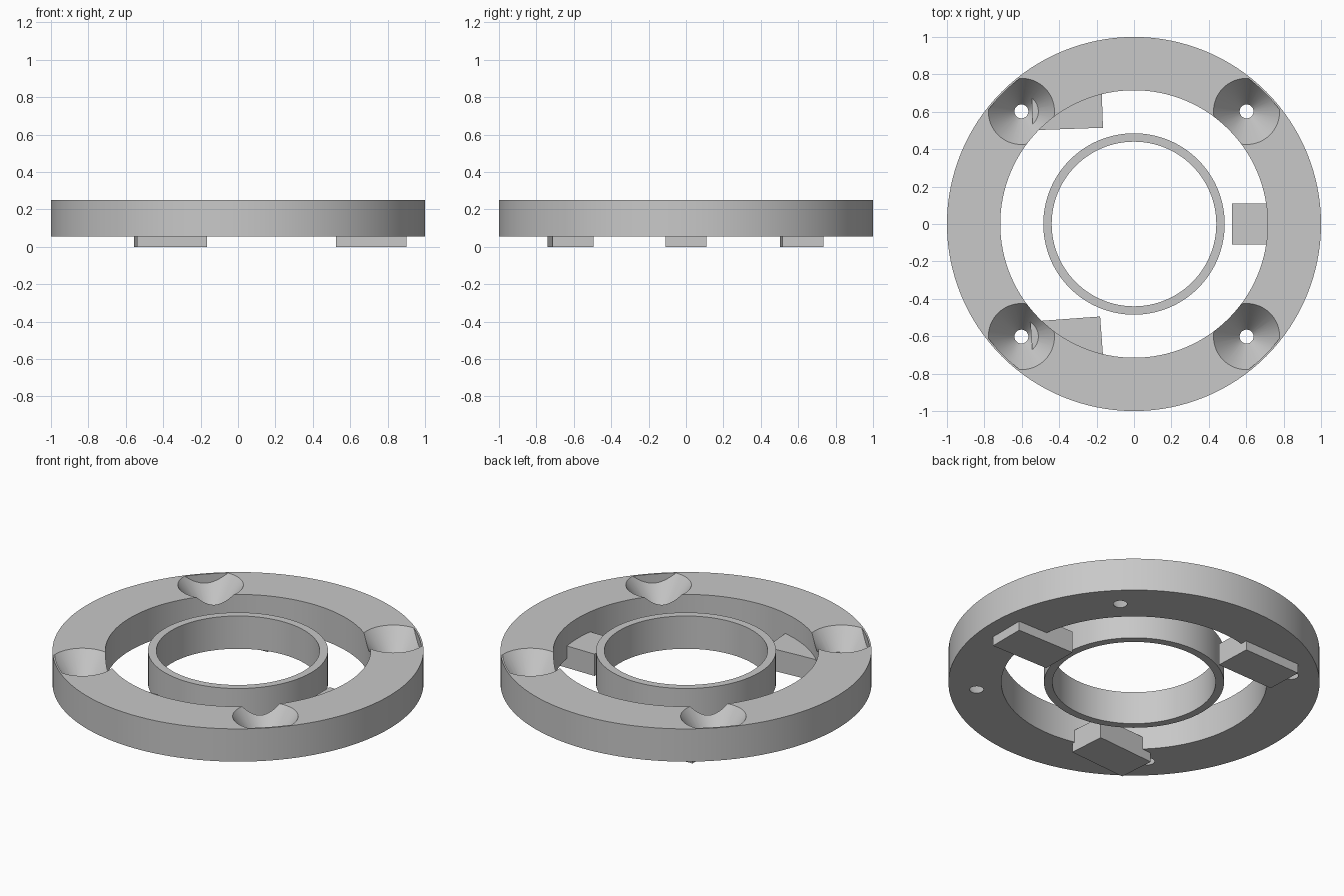
import bpy, bmesh
from math import pi, cos, sin, radians
from mathutils import Matrix

cube = bpy.data.objects.get("Cube")
if cube:
    bpy.data.objects.remove(cube, do_unlink=True)

SIDES = 128
BASE, TOP = 0.055, 0.25

grey = bpy.data.materials.new("light grey")
grey.use_nodes = True
colour = (0.58, 0.58, 0.58, 1)
grey.diffuse_color = colour
grey.node_tree.nodes["Principled BSDF"].inputs["Base Color"].default_value = colour


def make_object(name, bm):
    bmesh.ops.recalc_face_normals(bm, faces=bm.faces)
    mesh = bpy.data.meshes.new(name)
    bm.to_mesh(mesh)
    bm.free()
    mesh.materials.append(grey)
    obj = bpy.data.objects.new(name, mesh)
    bpy.context.collection.objects.link(obj)
    return obj


def activate(obj):
    bpy.ops.object.select_all(action='DESELECT')
    obj.select_set(True)
    bpy.context.view_layer.objects.active = obj


def smooth(obj):
    activate(obj)
    bpy.ops.object.shade_smooth_by_angle(angle=radians(30))


def tube(name, inner, outer):
    """Rectangular profile swept round the z axis."""
    bm = bmesh.new()
    profile = [(inner, BASE), (outer, BASE), (outer, TOP), (inner, TOP)]
    loops = []
    for i in range(SIDES):
        a = 2 * pi * i / SIDES
        loops.append([bm.verts.new((r * cos(a), r * sin(a), z)) for r, z in profile])
    for i in range(SIDES):
        a, b = loops[i], loops[(i + 1) % SIDES]
        for j in range(4):
            k = (j + 1) % 4
            bm.faces.new((a[j], b[j], b[k], a[k]))
    return make_object(name, bm)


# Main rings
body = tube("outer_ring", 0.715, 0.99)
rim = tube("thin_rim", 0.99, 1.0)
collar = tube("inner_ring", 0.44, 0.485)

# Four conical screw recesses, open at the bottom
hole_r, mouth_r, extra = 0.037, 0.177, 0.02
slope = (mouth_r - hole_r) / (TOP - BASE)
bm = bmesh.new()
for sx in (-1, 1):
    for sy in (-1, 1):
        bmesh.ops.create_cone(
            bm, cap_ends=True, segments=64,
            radius1=hole_r - slope * extra, radius2=mouth_r + slope * extra,
            depth=TOP - BASE + 2 * extra,
            matrix=Matrix.Translation((sx * 0.602, sy * 0.602, (TOP + BASE) / 2)))
cutter = make_object("recess_cutter", bm)
cutter.hide_render = True
mod = body.modifiers.new("recesses", 'BOOLEAN')
mod.operation = 'DIFFERENCE'
mod.solver = 'EXACT'
mod.object = cutter
activate(body)
bpy.ops.object.modifier_apply(modifier=mod.name)
bpy.data.objects.remove(cutter, do_unlink=True)

for ring in (body, rim, collar):
    smooth(ring)

# Three blocks set into the underside
TAB_TOP = 0.13
for name, x, y, turn in (("left_tab", 0.7125, 0, 0),
                         ("back_right_tab", -0.357, 0.618, 2),
                         ("front_right_tab", -0.36, -0.618, 4.2)):
    bm = bmesh.new()
    place = (Matrix.Translation((x, y, TAB_TOP / 2))
             @ Matrix.Rotation(radians(turn), 4, 'Z')
             @ Matrix.Diagonal((0.375, 0.22, TAB_TOP, 1)))
    bmesh.ops.create_cube(bm, size=1, matrix=place)
    make_object(name, bm)
